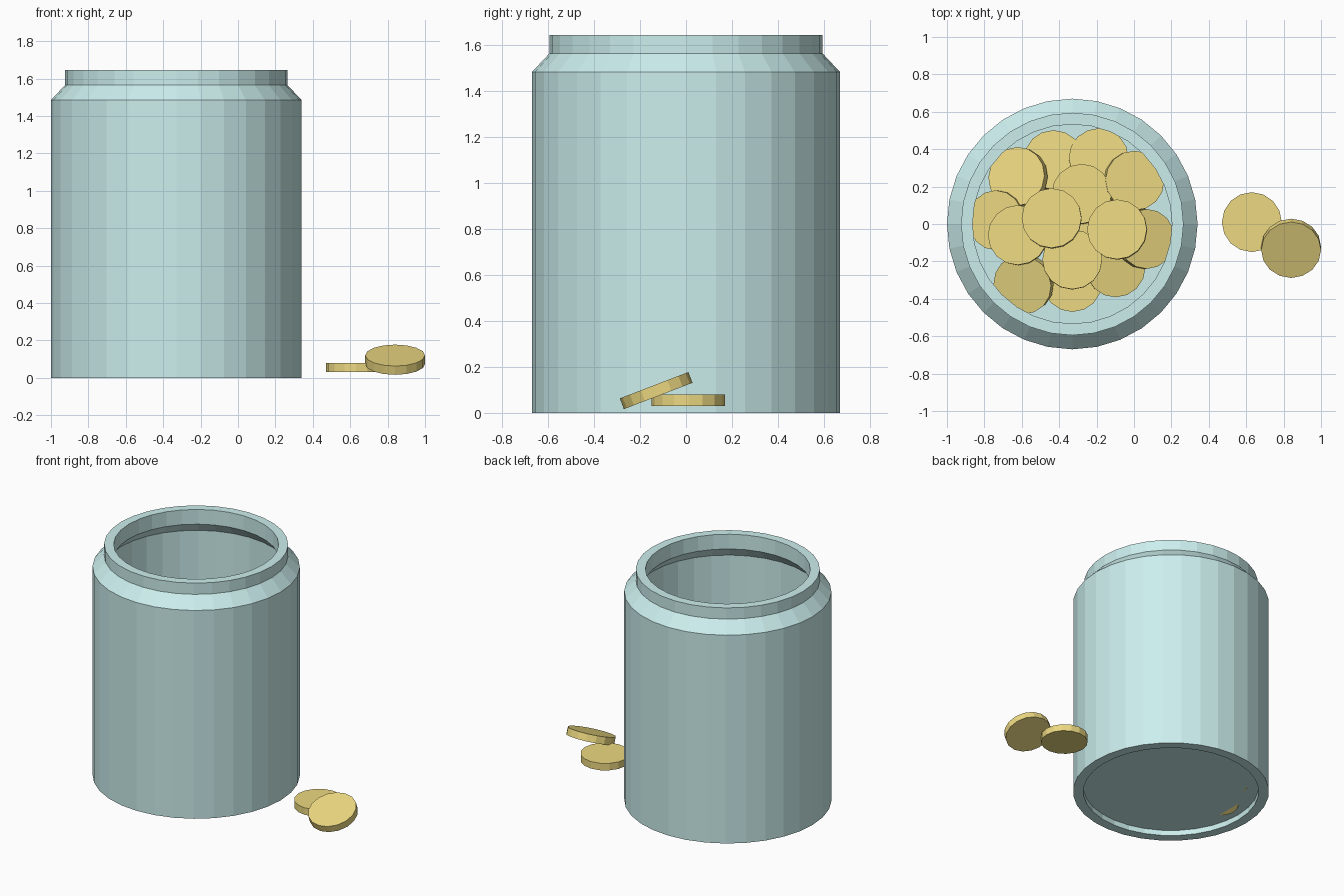
import bpy, bmesh, math
from mathutils import Vector

if "Cube" in bpy.data.objects:
    bpy.data.objects.remove(bpy.data.objects["Cube"])

JAR_X = -0.33


def material(name, color):
    m = bpy.data.materials.new(name)
    m.diffuse_color = color
    m.use_nodes = True
    m.node_tree.nodes["Principled BSDF"].inputs["Base Color"].default_value = m.diffuse_color
    return m


GLASS = material("teal_glass", (0.60, 0.86, 0.85, 1))
GOLD = material("gold", (0.84, 0.69, 0.22, 1))


def finish(bm, name, mat):
    bmesh.ops.recalc_face_normals(bm, faces=bm.faces)
    me = bpy.data.meshes.new(name)
    bm.to_mesh(me)
    bm.free()
    ob = bpy.data.objects.new(name, me)
    me.materials.append(mat)
    bpy.context.collection.objects.link(ob)
    return ob


def lathe(name, profile, sides, mat):
    """Closed (radius, z) loop turned around the z axis."""
    bm = bmesh.new()
    rings = []
    for i in range(sides):
        a = 2 * math.pi * i / sides
        rings.append([bm.verts.new((r * math.cos(a), r * math.sin(a), z)) for r, z in profile])
    n = len(profile)
    for i in range(sides):
        p, q = rings[i], rings[(i + 1) % sides]
        for j in range(n):
            k = (j + 1) % n
            bm.faces.new((p[j], q[j], q[k], p[k]))
    return finish(bm, name, mat)


def coin(name, x, y, z, lean=(0, 0)):
    """Coin at x, y, z; lean gives the x and y slope of its upward normal."""
    bm = bmesh.new()
    bmesh.ops.create_cone(bm, cap_ends=True, segments=16, radius1=0.16, radius2=0.16, depth=0.05)
    ob = finish(bm, name, GOLD)
    ob.location = (x, y, z)
    up = Vector((lean[0], lean[1], 1))
    ob.rotation_mode = 'QUATERNION'
    ob.rotation_quaternion = Vector((0, 0, 1)).rotation_difference(up)
    return ob


# jar wall: straight body, sloped shoulder, neck, hollow inside
jar = lathe("jar_wall", [(0.67, 0), (0.67, 1.485), (0.595, 1.565), (0.595, 1.645),
                         (0.533, 1.645), (0.533, 1.54), (0.60, 1.465), (0.60, 0)], 32, GLASS)
jar.location.x = JAR_X

# jar floor, slightly recessed
bm = bmesh.new()
bmesh.ops.create_circle(bm, cap_ends=True, segments=32, radius=0.60)
floor = finish(bm, "jar_floor", GLASS)
floor.location = (JAR_X, 0, 0.04)

# heap of coins in the jar: x, y, z, lean x, lean y
heap = [
    # outer ring
    (-0.62, 0.25, 0.12, -0.38, 0.15), (-0.43, 0.34, 0.10, 0, 0.12),
    (-0.19, 0.35, 0.10, 0.05, 0.12), (0.00, 0.23, 0.14, 0.20, 0.10),
    (-0.73, 0.02, 0.11, -0.42, 0), (-0.59, -0.32, 0.12, -0.30, -0.20),
    (-0.33, -0.31, 0.08, 0, 0), (-0.10, -0.23, 0.10, 0.10, -0.12),
    (0.06, -0.08, 0.12, 0.36, 0),
    # buried middle
    (-0.44, 0.06, 0.08, 0, 0), (-0.20, 0.05, 0.08, 0, 0), (-0.33, -0.10, 0.13, 0, 0),
    # upper layer
    (-0.28, 0.16, 0.17, 0, 0.06), (-0.09, -0.03, 0.20, -0.05, 0.05),
    (-0.62, -0.06, 0.19, -0.06, 0.04), (-0.33, -0.19, 0.19, 0, 0.04),
    (-0.44, 0.03, 0.24, -0.03, 0.06),
]
for i, (x, y, z, lx, ly) in enumerate(heap):
    coin(f"jar_coin_{i + 1}", x, y, z, (lx, ly))

# loose coins beside the jar, one leaning on the other
coin("loose_coin", 0.63, 0.01, 0.055)
coin("leaning_coin", 0.84, -0.13, 0.097, (0, -math.tan(math.radians(21))))
